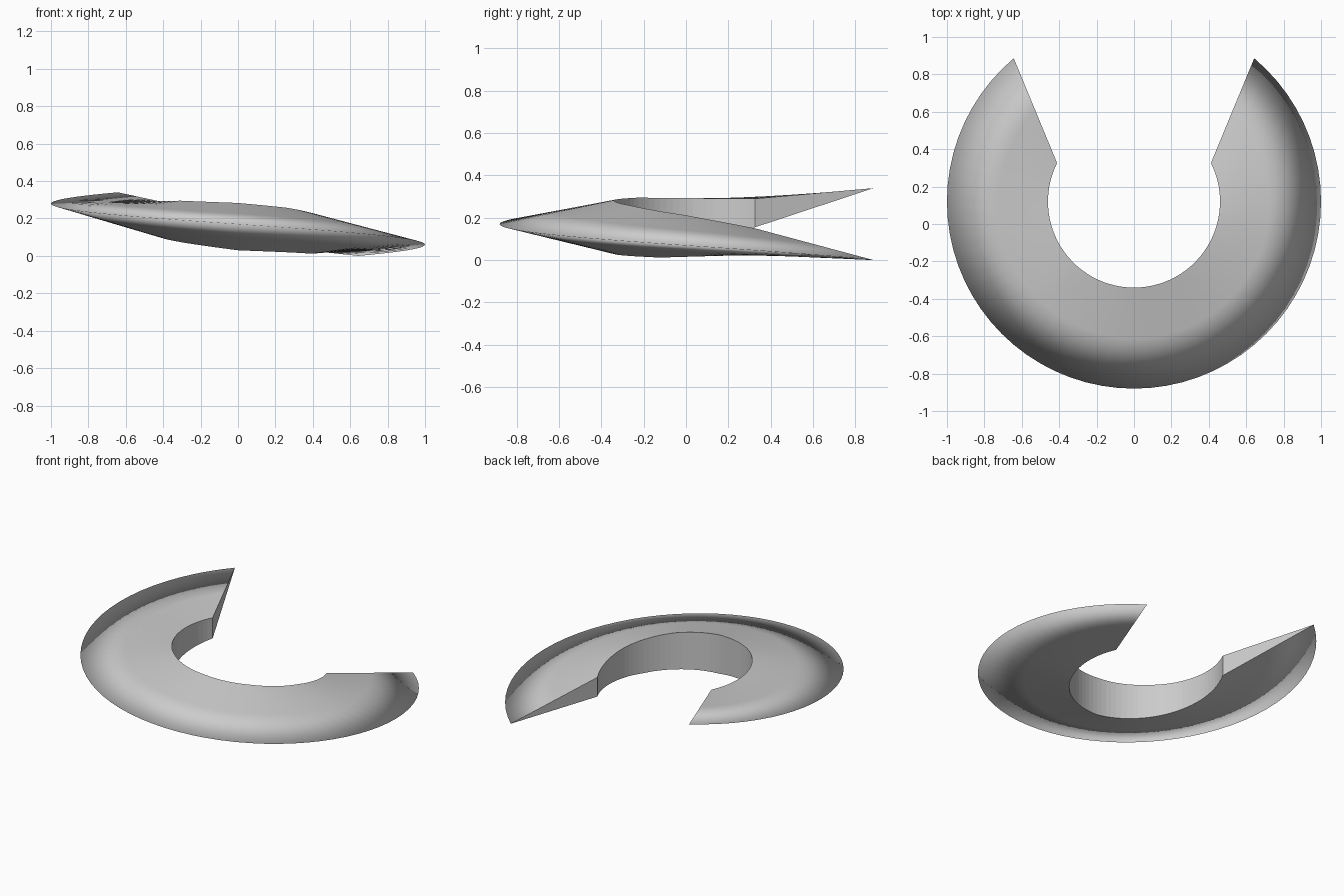
import bpy, bmesh, math
from mathutils import Vector

if "Cube" in bpy.data.objects:
    bpy.data.objects.remove(bpy.data.objects["Cube"])

CY, MID_Z = 0.12, 0.17
R_OUT, R_IN = 1.0, 0.46
STEPS, DIV = 56, 2
# inner rim heights from the right end (-1) to the left end (1)
TOP_RIM = [(-1, 0.15), (-0.64, 0.212), (-0.3, 0.257), (0, 0.283), (0.35, 0.295), (1, 0.29)]
BOTTOM_RIM = [(-1, 0.025), (-0.5, 0.012), (0, 0.03), (0.45, 0.085), (1, 0.155)]


def polar(r, sweep, z):
    # sweep is measured from the front, positive towards the left
    a = math.radians(-90 - sweep)
    return Vector((r * math.cos(a), CY + r * math.sin(a), z))


def height(pts, t):
    for (a, za), (b, zb) in zip(pts, pts[1:]):
        if t <= b + 1e-6:
            return za + (zb - za) * (t - a) / (b - a)


def section(t):
    # wedge: knife edge outside, upright wall inside
    tip = polar(R_OUT, 140 * t, MID_Z + 0.17 * t)
    top = polar(R_IN, 116.6 * t, height(TOP_RIM, t))
    bottom = polar(R_IN, 116.6 * t, height(BOTTOM_RIM, t))
    loop = []
    for a, b, n in ((tip, top, DIV), (top, bottom, 1), (bottom, tip, DIV)):
        loop += [a.lerp(b, i / n) for i in range(n)]
    return loop


# Split ring: wedge sections swept along a rising open loop
bm = bmesh.new()
rings = [[bm.verts.new(p) for p in section(-1 + 2 * i / STEPS)] for i in range(STEPS + 1)]
for r0, r1 in zip(rings, rings[1:]):
    for k in range(len(r0)):
        n = (k + 1) % len(r0)
        f = bm.faces.new((r0[k], r0[n], r1[n], r1[k]))
        f.smooth = True
        if k == DIV:  # crisp rims around the inner wall
            for e in f.edges:
                if e.verts[0] in r0 and e.verts[1] in r0:
                    continue
                e.smooth = False
# End caps
bm.faces.new(rings[0])
bm.faces.new(rings[-1])
bmesh.ops.recalc_face_normals(bm, faces=bm.faces)
mesh = bpy.data.meshes.new("split_ring")
bm.to_mesh(mesh)
bm.free()
bpy.context.collection.objects.link(bpy.data.objects.new("split_ring", mesh))
